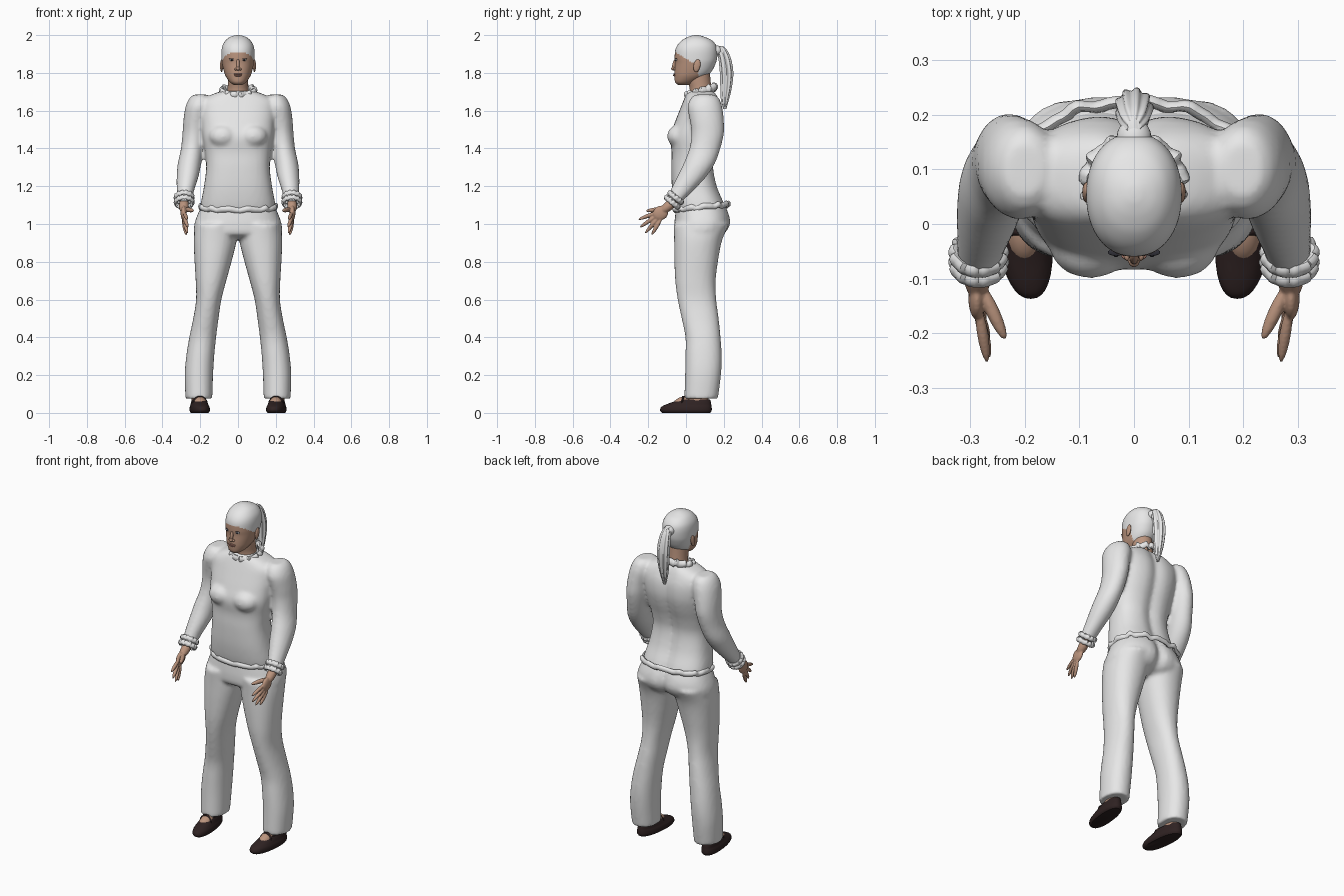
import bpy, bmesh, math
from mathutils import Matrix, Vector

if "Cube" in bpy.data.objects:
    bpy.data.objects.remove(bpy.data.objects["Cube"])


def material(name, r, g, b):
    m = bpy.data.materials.new(name)
    m.diffuse_color = (r, g, b, 1)
    m.use_nodes = True
    m.node_tree.nodes["Principled BSDF"].inputs["Base Color"].default_value = m.diffuse_color
    return m


WHITE = material("off_white", 0.8, 0.8, 0.8)
SKIN = material("skin", 0.5, 0.3, 0.21)
LIP = material("lip", 0.4, 0.19, 0.15)
SHOE = material("dark_leather", 0.028, 0.016, 0.016)
EYE = material("eye_dark", 0.03, 0.03, 0.04)
SIDES = (1, -1)


def spline(p, q, r, s, t):
    """Catmull-Rom step between tuples q and r."""
    return [0.5 * (2 * b + (c - a) * t + (2 * a - 5 * b + 4 * c - d) * t * t
                   + (3 * b - a - 3 * c + d) * t ** 3) for a, b, c, d in zip(p, q, r, s)]


def loft(bm, rings, side=1, power=2.0, seg=36, steps=4, ridge=0.0, shear=0.0):
    """Skin over horizontal rings (cx, cy, z, rx, ry)."""
    n, dense = len(rings), []
    for i in range(n - 1):
        quad = [rings[max(i - 1, 0)], rings[i], rings[i + 1], rings[min(i + 2, n - 1)]]
        dense += [spline(*quad, k / steps) for k in range(steps)]
    dense.append(rings[-1])
    loops = []
    for cx, cy, z, rx, ry in dense:
        loop = []
        for k in range(seg):
            a = 2 * math.pi * k / seg
            c, s = math.cos(a), math.sin(a)
            f = 1 + ridge * math.cos(9 * a)
            x = cx + f * rx * math.copysign(abs(c) ** (2 / power), c)
            y = cy + f * ry * math.copysign(abs(s) ** (2 / power), s)
            loop.append(bm.verts.new((side * (x + shear * y), y, z)))
        loops.append(loop)
    for lo, hi in zip(loops, loops[1:]):
        for k in range(seg):
            j = (k + 1) % seg
            bm.faces.new((lo[k], lo[j], hi[j], hi[k]))
    bm.faces.new(loops[0])
    bm.faces.new(loops[-1])
    return [v for l in loops for v in l]


def body(rows):
    """Rows (z, half width, front y, back y) to centred rings."""
    return [(0, (f + b) / 2, z, w, (b - f) / 2) for z, w, f, b in rows]


def blob(bm, c, r, rot=None):
    m = Matrix.Translation(c) @ (rot or Matrix()) @ Matrix.Diagonal((*r, 1))
    bmesh.ops.create_uvsphere(bm, u_segments=20, v_segments=12, radius=1, matrix=m)


def digit(bm, a, b, r):
    a, b = Vector(a), Vector(b)
    d = b - a
    blob(bm, (a + b) / 2, (r, r, d.length * 0.56), d.to_track_quat('Z', 'Y').to_matrix().to_4x4())


def ruffle(bm, c, rx, ry, r, tilt, power=2.0, wob=0.004, seg=90):
    """Wavy fabric band around a tilted ring."""
    m = Matrix.Translation(c) @ Matrix.Rotation(tilt, 4, 'X')
    grid = []
    for k in range(seg):
        a = 2 * math.pi * k / seg
        ca, sa = math.cos(a), math.sin(a)
        w = wob * math.sin(13 * a) + 0.5 * wob * math.sin(22 * a + 1)
        row = []
        for j in range(8):
            t = 2 * math.pi * j / 8
            o = r * 0.7 * math.cos(t) + w
            row.append(bm.verts.new(m @ Vector((
                (rx + o) * math.copysign(abs(ca) ** (2 / power), ca),
                (ry + o) * math.copysign(abs(sa) ** (2 / power), sa),
                r * math.sin(t) + w))))
        grid.append(row)
    for k in range(seg):
        p, q = grid[k], grid[(k + 1) % seg]
        for j in range(8):
            i = (j + 1) % 8
            bm.faces.new((p[j], q[j], q[i], p[i]))


def finish(bm, name, *mats, voxel=0, rule=None, smooth=4):
    bmesh.ops.recalc_face_normals(bm, faces=bm.faces)
    if rule:
        for f in bm.faces:
            f.material_index = rule(f.calc_center_median())
    me = bpy.data.meshes.new(name)
    bm.to_mesh(me)
    bm.free()
    for m in mats:
        me.materials.append(m)
    ob = bpy.data.objects.new(name, me)
    bpy.context.collection.objects.link(ob)
    bpy.context.view_layer.objects.active = ob
    ob.select_set(True)
    bpy.ops.object.shade_smooth_by_angle(angle=math.radians(50))
    ob.select_set(False)
    if voxel:
        rm = ob.modifiers.new("fuse", 'REMESH')
        rm.mode, rm.voxel_size, rm.use_smooth_shade = 'VOXEL', voxel, True
        sm = ob.modifiers.new("soften", 'SMOOTH')
        sm.factor, sm.iterations = 0.5, smooth
    return ob


def groove(verts, depth, width, back):
    """Press a centre line into the back."""
    for v in verts:
        if v.co.y > back:
            v.co.y -= depth * math.exp(-(v.co.x / width) ** 2)


# Sweater: torso, bust and sleeves fused
bm = bmesh.new()
torso = loft(bm, body([
    (1.075, .2, -.055, .215), (1.12, .195, -.065, .2), (1.2, .18, -.075, .167),
    (1.3, .168, -.078, .148), (1.38, .175, -.076, .16), (1.46, .188, -.084, .185),
    (1.53, .195, -.062, .2), (1.6, .2, -.035, .198), (1.65, .195, -.015, .182),
    (1.685, .14, .0, .165), (1.705, .08, .012, .15)]), power=2.6, seg=48)
groove(torso, .018, .035, .1)
for s in SIDES:
    blob(bm, (s * .08, -.04, 1.465), (.075, .06, .06))
    loft(bm, [(.2, .1, 1.685, .035, .05), (.2, .1, 1.665, .058, .075), (.208, .1, 1.62, .07, .092),
              (.223, .11, 1.55, .066, .09), (.232, .115, 1.48, .062, .086), (.242, .1, 1.4, .06, .082),
              (.257, .07, 1.32, .062, .083), (.267, .03, 1.25, .058, .077),
              (.278, -.02, 1.18, .047, .062), (.285, -.065, 1.12, .04, .045)], side=s)
finish(bm, "sweater", WHITE, voxel=.011)

# Ruffled collar, hem and cuffs
bm = bmesh.new()
ruffle(bm, (0, .08, 1.703), .085, .077, .02, .3)
finish(bm, "collar", WHITE)
bm = bmesh.new()
ruffle(bm, (0, .082, 1.09), .198, .142, .016, .1, power=2.4)
finish(bm, "sweater_hem", WHITE)
bm = bmesh.new()
for s in SIDES:
    for y, z in ((-.055, 1.14), (-.073, 1.115)):
        ruffle(bm, (s * .285, y, z), .045, .042, .014, -.7, wob=.002, seg=48)
finish(bm, "cuffs", WHITE)

# Trousers: pelvis and legs fused
bm = bmesh.new()
pelvis = loft(bm, body([
    (1.1, .192, -.05, .21), (1.04, .218, -.058, .234), (.99, .232, -.062, .234),
    (.945, .22, -.055, .2), (.92, .1, .0, .13)]), power=2.4, seg=48)
groove(pelvis, .025, .03, .1)
for s in SIDES:
    loft(bm, [(.115, .082, 1.0, .11, .148), (.12, .065, .92, .114, .128), (.13, .055, .82, .101, .117),
              (.143, .05, .7, .081, .107), (.155, .058, .6, .067, .102), (.17, .075, .5, .067, .098),
              (.187, .09, .4, .071, .093), (.2, .093, .3, .074, .096), (.207, .09, .2, .075, .095),
              (.207, .08, .075, .071, .089)], side=s, power=2.2)
finish(bm, "trousers", WHITE, voxel=.011)

# Hands: palm, four fingers and a thumb
bm = bmesh.new()
for s in SIDES:
    def at(x, y, z):
        return (s * x, y, z)
    digit(bm, at(.285, -.05, 1.13), at(.288, -.13, 1.065), .026)
    blob(bm, at(.288, -.135, 1.058), (.016, .042, .038), Matrix.Rotation(.65, 4, 'X'))
    for a, b in (((.285, -.155, 1.062), (.27, -.248, 1.025)),
                 ((.288, -.155, 1.045), (.266, -.24, .985)),
                 ((.29, -.147, 1.033), (.268, -.213, .955)),
                 ((.291, -.132, 1.025), (.275, -.18, .945))):
        digit(bm, at(*a), at(*b), .0105)
    digit(bm, at(.28, -.115, 1.08), at(.238, -.207, 1.07), .0125)
finish(bm, "hands", SKIN, voxel=.004, smooth=2)

# Neck
bm = bmesh.new()
loft(bm, [(0, .08, 1.66, .07, .065), (0, .078, 1.71, .056, .058), (0, .07, 1.76, .054, .06),
          (0, .065, 1.82, .055, .06)])
finish(bm, "neck", SKIN)


# Head with the hair area split off by a hairline rule
def hairline(p):
    if p.y < .03:
        edge = 1.875 - .6 * p.y
    else:
        edge = 1.857 if p.y < .065 else 1.77
    return 1 if p.z > min(edge, 1.915) else 0


bm = bmesh.new()
loft(bm, body([
    (1.735, .02, -.04, .02), (1.75, .042, -.057, .05), (1.78, .064, -.061, .105),
    (1.81, .075, -.061, .137), (1.85, .084, -.058, .157), (1.88, .087, -.06, .165),
    (1.92, .087, -.057, .166), (1.95, .08, -.043, .157), (1.975, .063, -.018, .133),
    (1.99, .042, .01, .1), (1.998, .018, .035, .075), (2.0, .004, .05, .06)]),
    power=2.15, seg=64, steps=6)
finish(bm, "head", SKIN, WHITE, rule=hairline)

# Nose, brow ridge and ears
bm = bmesh.new()
blob(bm, (0, -.06, 1.845), (.009, .012, .032), Matrix.Rotation(-.25, 4, 'X'))
blob(bm, (0, -.066, 1.823), (.011, .013, .01))
for s in SIDES:
    blob(bm, (s * .011, -.058, 1.82), (.008, .01, .007))
    blob(bm, (s * .087, .058, 1.838), (.008, .018, .034), Matrix.Rotation(-.2, 4, 'X'))
finish(bm, "nose_and_ears", SKIN)

# Mouth
bm = bmesh.new()
blob(bm, (0, -.059, 1.794), (.023, .009, .004))
blob(bm, (0, -.059, 1.786), (.02, .009, .005))
finish(bm, "lips", LIP)

# Eyes: pale almond and dark iris
for name, mat, y, r in (("eye_whites", WHITE, -.052, (.013, .006, .0055)),
                        ("irises", EYE, -.0555, (.006, .005, .0055)),
                        ("lashes", EYE, -.052, (.015, .0065, .002))):
    bm = bmesh.new()
    for s in SIDES:
        blob(bm, (s * .033, y, 1.875 if name == "lashes" else 1.869), r)
    finish(bm, name, mat)

# Ponytail with ridged strands and its gathered root
bm = bmesh.new()
loft(bm, [(0, .205, 1.61, .006, .008), (0, .206, 1.66, .018, .02), (0, .212, 1.72, .027, .028),
          (0, .215, 1.8, .033, .033), (0, .206, 1.87, .031, .031), (0, .19, 1.92, .024, .026),
          (0, .178, 1.942, .012, .016)], seg=54, ridge=.1)
blob(bm, (0, .158, 1.918), (.032, .035, .028))
finish(bm, "ponytail", WHITE)

# Shoes, with strap
bm = bmesh.new()
for s in SIDES:
    loft(bm, [(.203, cy, z, rx, ry) for _, cy, z, rx, ry in body([
        (0, .044, -.125, .128), (.012, .051, -.137, .136), (.03, .05, -.132, .136),
        (.043, .045, -.11, .134), (.056, .041, -.075, .132), (.07, .036, -.04, .128)])],
        side=s, power=2.3, shear=.1)
    loft(bm, [(.203, -.022, .045, .042, .008), (.203, -.018, .068, .036, .008),
              (.203, -.014, .085, .02, .008), (.203, -.012, .089, .01, .008)], side=s, shear=.1)
finish(bm, "shoes", SHOE)

# Bare insteps and ankles
bm = bmesh.new()
for s in SIDES:
    blob(bm, (s * .2, -.015, .052), (.034, .058, .034), Matrix.Rotation(.3, 4, 'X'))
    loft(bm, [(.21, .06, .05, .036, .06), (.21, .07, .12, .036, .045)], side=s)
finish(bm, "feet", SKIN)
